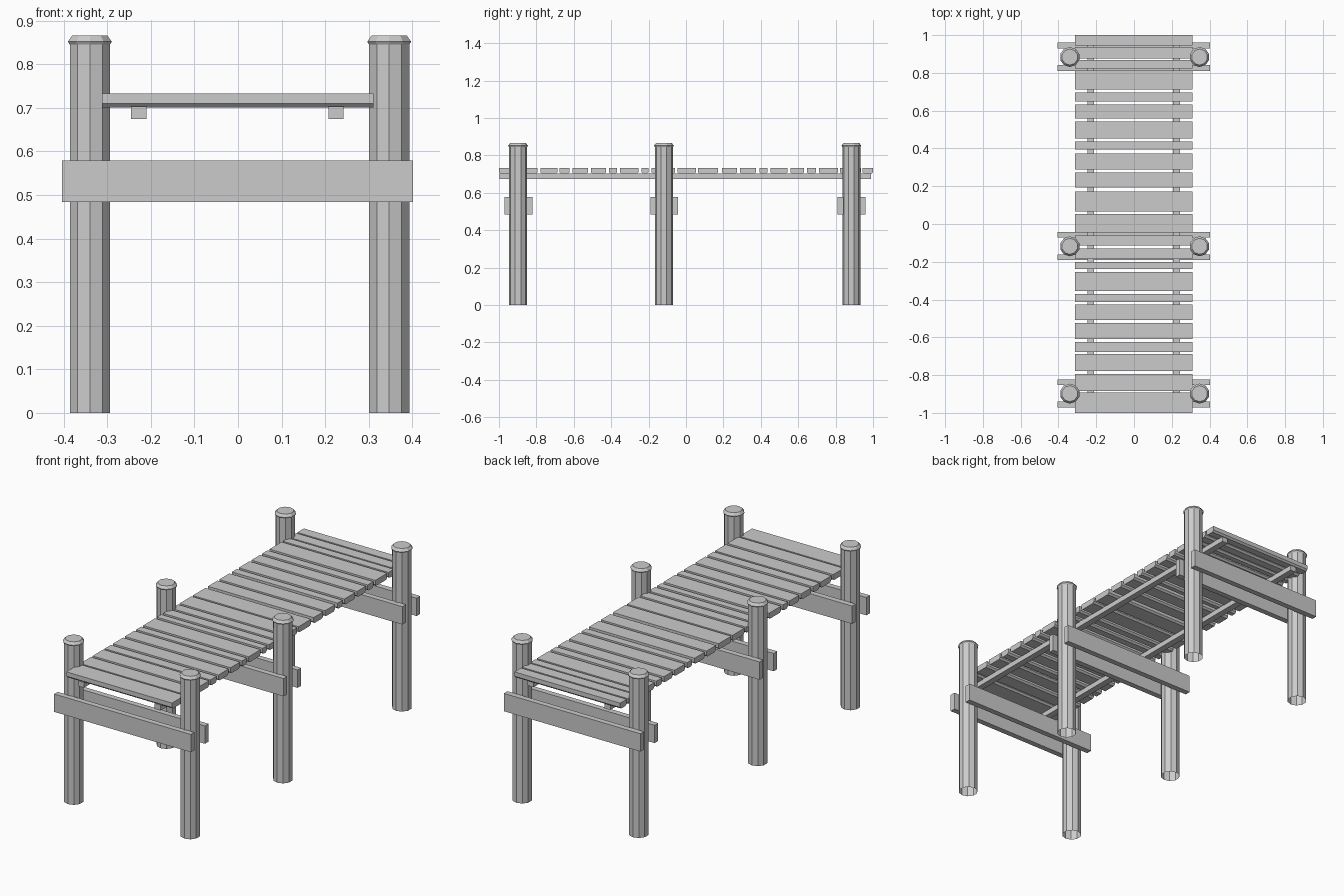
import bpy
import bmesh
from math import sin, cos, tau

cube = bpy.data.objects.get("Cube")
if cube:
    bpy.data.objects.remove(cube, do_unlink=True)

wood = bpy.data.materials.new("grey wood")
wood.use_nodes = True
GREY = (0.6, 0.6, 0.6, 1)
wood.diffuse_color = GREY
wood.node_tree.nodes["Principled BSDF"].inputs["Base Color"].default_value = GREY


def finish(name, bm):
    bmesh.ops.recalc_face_normals(bm, faces=bm.faces)
    mesh = bpy.data.meshes.new(name)
    bm.to_mesh(mesh)
    bm.free()
    mesh.materials.append(wood)
    obj = bpy.data.objects.new(name, mesh)
    bpy.context.collection.objects.link(obj)
    return obj


def prism(name, x0, x1, profile):
    """Extrude a (y, z) profile along x."""
    bm = bmesh.new()
    face = bm.faces.new([bm.verts.new((x0, y, z)) for y, z in profile])
    ext = bmesh.ops.extrude_face_region(bm, geom=[face])
    moved = [v for v in ext["geom"] if isinstance(v, bmesh.types.BMVert)]
    bmesh.ops.translate(bm, verts=moved, vec=(x1 - x0, 0, 0))
    if not face.is_valid or len(bm.faces) < len(profile) + 2:
        bmesh.ops.holes_fill(bm, edges=bm.edges)
    return finish(name, bm)


def box(name, x0, x1, y0, y1, z0, z1):
    return prism(name, x0, x1, [(y0, z0), (y1, z0), (y1, z1), (y0, z1)])


def post(name, x, y):
    """Ten-sided post, open underneath, with a flared cap."""
    sides = 10
    bm = bmesh.new()
    rings = []
    for r, z in [(0.0485, 0), (0.0485, 0.845), (0.053, 0.852), (0.0425, 0.866)]:
        rings.append([bm.verts.new((x + r * sin(tau * i / sides),
                                    y + r * cos(tau * i / sides), z))
                      for i in range(sides)])
    for low, high in zip(rings, rings[1:]):
        for i in range(sides):
            j = (i + 1) % sides
            bm.faces.new((low[i], low[j], high[j], high[i]))
    bm.faces.new(rings[-1])
    return finish(name, bm)


# Posts in pairs, each pair clamped by two cross beams
for row, y in (("front", -0.898), ("middle", -0.118), ("back", 0.884)):
    post(row + "_right_post", -0.340, y)
    post(row + "_left_post", 0.347, y)
    for side, dy in (("front", -0.058), ("back", 0.061)):
        box(f"{row}_{side}_cross_beam", -0.404, 0.402,
            y + dy - 0.015, y + dy + 0.015, 0.484, 0.579)

# Long bearers under the deck
for side, x in (("right", -0.228), ("left", 0.225)):
    box(side + "_bearer", x - 0.0175, x + 0.0175, -0.998, 0.988, 0.674, 0.703)

# Deck planks of uneven width: (front edge, width), lower edges chamfered
PLANKS = [(-1.0, .108), (-.883, .09), (-.778, .09), (-.677, .053), (-.608, .085),
          (-.507, .08), (-.412, .042), (-.354, .1), (-.237, .037), (-.184, .055),
          (-.115, .055), (-.046, .1), (.065, .106), (.193, .08), (.288, .085),
          (.394, .042), (.452, .09), (.558, .074), (.648, .047), (.712, .1),
          (.823, .045), (.876, .06), (.945, .055)]
C, LOW, MID, TOP = 0.009, 0.701, 0.71, 0.733
for n, (y, w) in enumerate(PLANKS, 1):
    prism(f"deck_plank_{n}", -0.312, 0.311,
          [(y + C, LOW), (y + w - C, LOW), (y + w, MID),
           (y + w, TOP), (y, TOP), (y, MID)])
